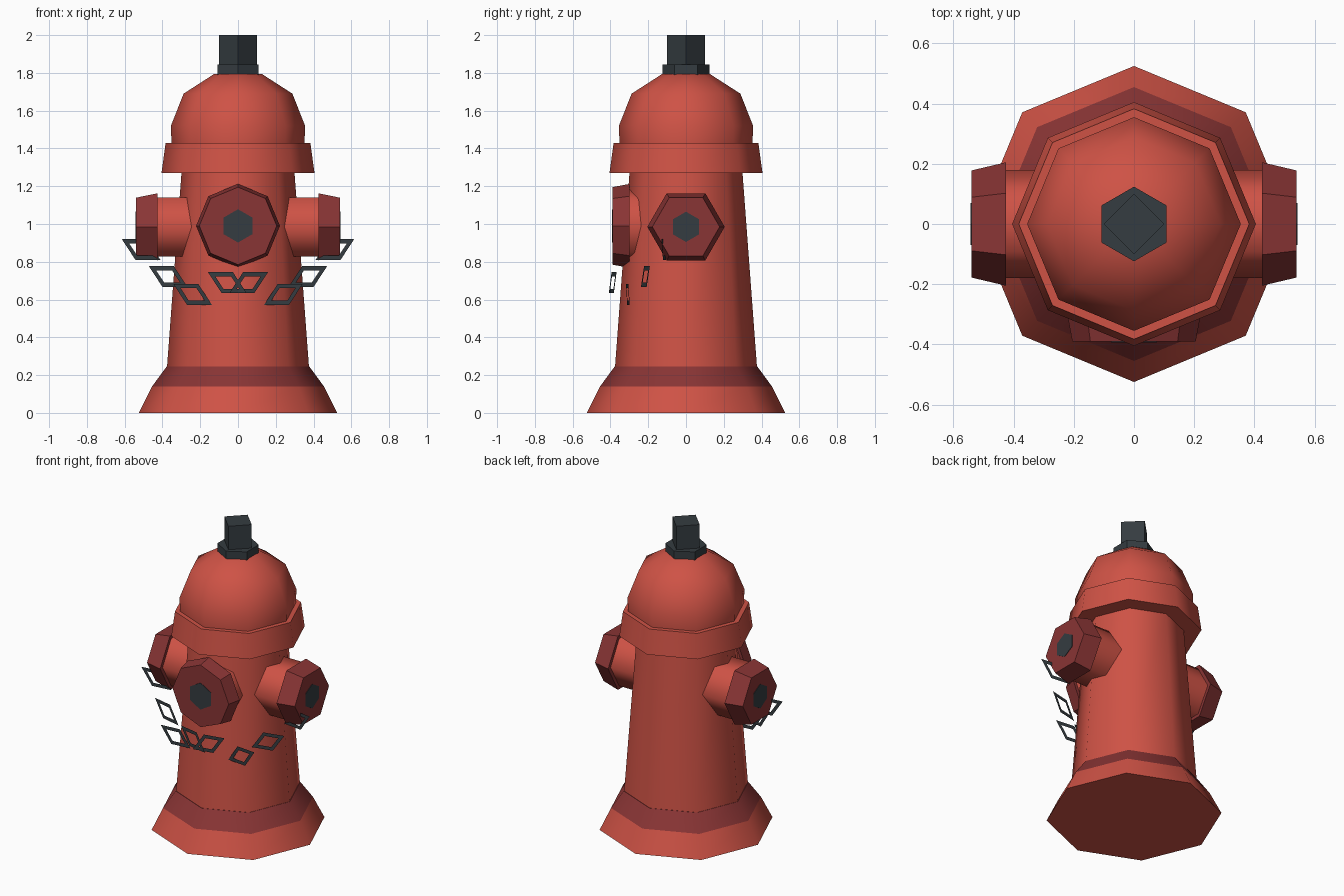
import bpy, bmesh
from math import sin, cos, pi, radians
from mathutils import Matrix

if "Cube" in bpy.data.objects:
    bpy.data.objects.remove(bpy.data.objects["Cube"])


def material(name, rgb):
    m = bpy.data.materials.new(name)
    m.diffuse_color = (*rgb, 1)
    m.use_nodes = True
    m.node_tree.nodes["Principled BSDF"].inputs["Base Color"].default_value = m.diffuse_color
    return m


RED = material("red_paint", (0.62, 0.085, 0.06))
DARK_RED = material("dark_red_paint", (0.25, 0.035, 0.035))
IRON = material("dark_iron", (0.035, 0.045, 0.052))


def finish(name, bm, mat, smooth=0):
    mesh = bpy.data.meshes.new(name)
    bm.to_mesh(mesh)
    bm.free()
    mesh.materials.append(mat)
    ob = bpy.data.objects.new(name, mesh)
    bpy.context.collection.objects.link(ob)
    if smooth:
        bpy.ops.object.select_all(action='DESELECT')
        ob.select_set(True)
        bpy.context.view_layer.objects.active = ob
        bpy.ops.object.shade_smooth_by_angle(angle=radians(smooth))
    return ob


def turned(name, profile, sides, mat, start=0, matrix=Matrix(), smooth=0):
    """Capped polygonal solid from (radius, height) pairs along local z."""
    bm = bmesh.new()
    rings = [[bm.verts.new((r * cos(start + 2 * pi * i / sides),
                            r * sin(start + 2 * pi * i / sides), h))
              for i in range(sides)] for r, h in profile]
    for a, b in zip(rings, rings[1:]):
        for i in range(sides):
            j = (i + 1) % sides
            bm.faces.new((a[i], a[j], b[j], b[i]))
    bm.faces.new(rings[0][::-1])
    bm.faces.new(rings[-1])
    bm.transform(matrix)
    bmesh.ops.recalc_face_normals(bm, faces=bm.faces)
    return finish(name, bm, mat, smooth)


# Octagonal column, from the ground up
turned("base_flange", [(0.525, 0), (0.455, 0.14)], 8, RED, smooth=50)
turned("base_band", [(0.455, 0.14), (0.378, 0.245)], 8, DARK_RED, smooth=50)
turned("barrel", [(0.376, 0.24), (0.297, 1.3)], 8, RED, smooth=50)
turned("collar", [(0.405, 1.27), (0.383, 1.43)], 8, RED, smooth=50)
turned("dome", [(0.352, 1.42), (0.355, 1.52), (0.288, 1.69), (0.125, 1.795)],
       8, RED, smooth=50)

# Operating nut
turned("nut_washer", [(0.124, 1.79), (0.124, 1.845)], 6, IRON, start=pi / 2)
turned("operating_nut", [(0.1, 1.84), (0.1, 2.0)], 4, IRON)

# Side outlets (local z points outwards along x)
for side, sx in (("right", 1), ("left", -1)):
    m = Matrix.Translation((0, 0, 0.985)) @ Matrix.Rotation(sx * pi / 2, 4, 'Y')
    turned(side + "_outlet", [(0.18, 0.2), (0.18, 0.43)], 6, RED,
           pi / 2, m, smooth=61)
    turned(side + "_cap", [(0.205, 0.425), (0.178, 0.54)], 6, DARK_RED, pi / 2, m)
    turned(side + "_cap_bolt", [(0.08, 0.52), (0.08, 0.543)], 6, IRON, 0, m)

# Front outlet (local z points along -y)
m = Matrix.Translation((0, 0, 0.99)) @ Matrix.Rotation(pi / 2, 4, 'X')
turned("front_outlet", [(0.2, 0.1), (0.2, 0.31)], 8, RED, 0, m, smooth=50)
turned("front_cap", [(0.222, 0.3), (0.205, 0.39)], 8, DARK_RED, 0, m)
turned("front_cap_bolt", [(0.088, 0.37), (0.088, 0.393)], 6, IRON, pi / 2, m)

# Chain of flat slanted links: centre x, y, z and the turn dy/dx
LINKS = [(0.057, -0.388, 0.69, 0.2), (0.24, -0.308, 0.627, -0.1),
         (0.37, -0.215, 0.722, 0.23), (0.513, -0.118, 0.865, -0.12)]
for n, (cx, cy, cz, slope) in enumerate(LINKS, 1):
    for side, sx in (("right", 1), ("left", -1)):
        bm = bmesh.new()
        loops = []
        for hw, hh, shear in ((0.066, 0.055, 0.036), (0.042, 0.033, 0.0216)):
            loop = []
            for u, v in ((-1, -1), (1, -1), (1, 1), (-1, 1)):
                dx = u * hw + v * shear
                loop.append(bm.verts.new((sx * (cx + dx), cy + slope * dx,
                                          cz + v * hh)))
            loops.append(loop)
        a, b = loops
        for i in range(4):
            j = (i + 1) % 4
            quad = (a[i], a[j], b[j], b[i])
            bm.faces.new(quad if sx > 0 else quad[::-1])
        finish(f"{side}_chain_link_{n}", bm, IRON)
